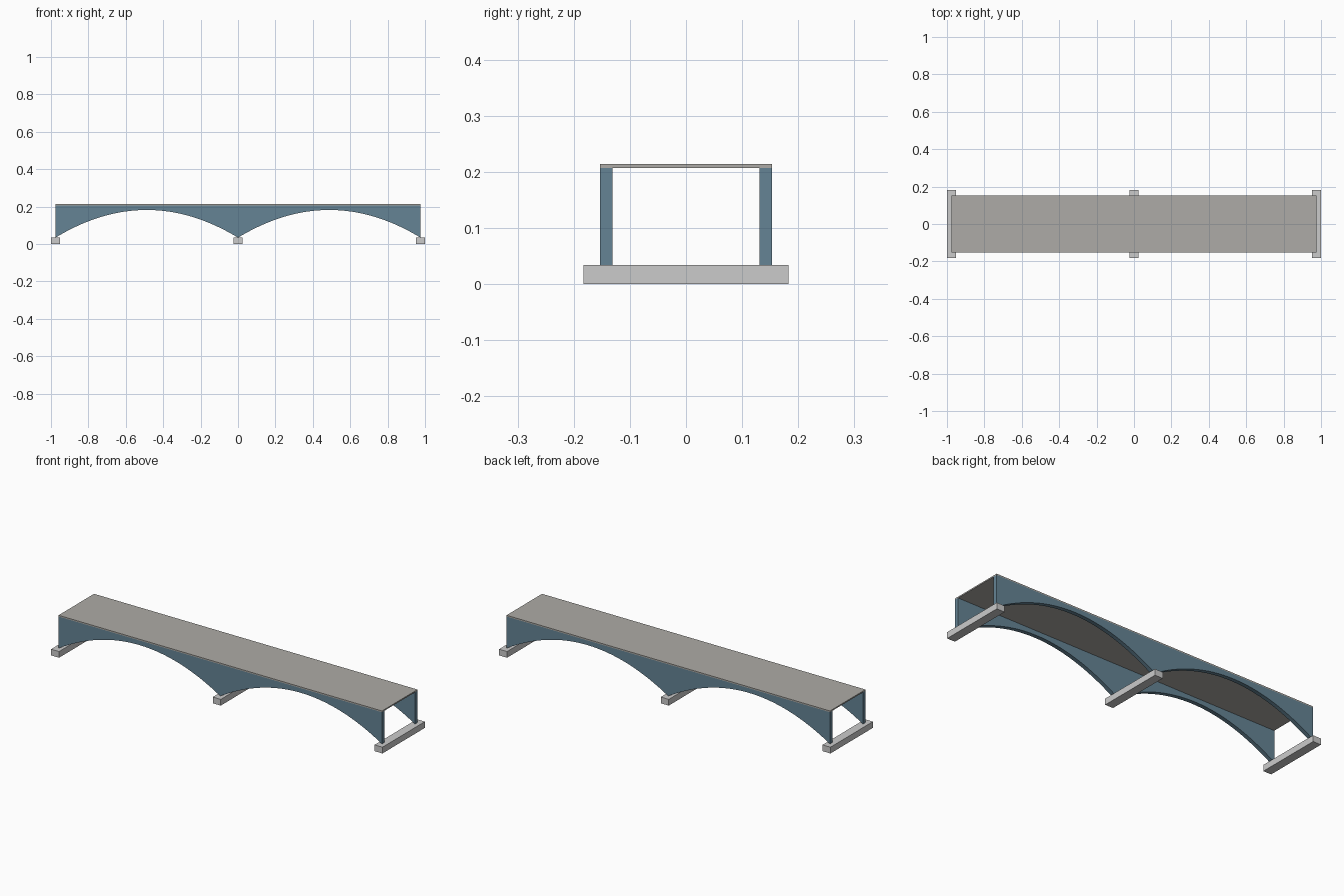
import bpy, bmesh

if "Cube" in bpy.data.objects:
    bpy.data.objects.remove(bpy.data.objects["Cube"])

HALF = 0.976          # half length of the deck
SPRING, CROWN = 0.034, 0.182
DECK_BOTTOM, DECK_TOP = 0.207, 0.214
HALF_WIDTH, WEB = 0.153, 0.022
SEGMENTS = 32         # per arch


def material(name, rgb):
    m = bpy.data.materials.new(name)
    m.diffuse_color = (*rgb, 1)
    m.use_nodes = True
    m.node_tree.nodes["Principled BSDF"].inputs["Base Color"].default_value = m.diffuse_color
    return m


def add_object(name, bm, mat=None):
    bmesh.ops.recalc_face_normals(bm, faces=bm.faces)
    mesh = bpy.data.meshes.new(name)
    bm.to_mesh(mesh)
    bm.free()
    if mat:
        mesh.materials.append(mat)
    obj = bpy.data.objects.new(name, mesh)
    bpy.context.collection.objects.link(obj)
    return obj


def box(name, x0, x1, y0, y1, z0, z1, mat=None):
    bm = bmesh.new()
    bmesh.ops.create_cube(bm, size=1)
    for v in bm.verts:
        v.co = (x1 if v.co.x > 0 else x0,
                y1 if v.co.y > 0 else y0,
                z1 if v.co.z > 0 else z0)
    return add_object(name, bm, mat)


def arch_z(x):
    t = (abs(x) - HALF / 2) / (HALF / 2)
    return CROWN - (CROWN - SPRING) * t * t


def girder(name, y0, y1, mat):
    # Strip between the straight top and twin arches, given thickness
    bm = bmesh.new()
    xs = [HALF * (i / SEGMENTS - 1) for i in range(2 * SEGMENTS + 1)]
    outline = [(x, arch_z(x)) for x in xs] + [(HALF, DECK_BOTTOM), (-HALF, DECK_BOTTOM)]
    face = bm.faces.new([bm.verts.new((x, y0, z)) for x, z in outline])
    side = bmesh.ops.extrude_face_region(bm, geom=[face], use_keep_orig=True)
    moved = [g for g in side["geom"] if isinstance(g, bmesh.types.BMVert)]
    bmesh.ops.translate(bm, verts=moved, vec=(0, y1 - y0, 0))
    return add_object(name, bm, mat)


steel = material("blue_steel", (0.13, 0.23, 0.30))
paving = material("deck_grey", (0.42, 0.41, 0.385))

# Deck slab
box("deck", -HALF, HALF, -HALF_WIDTH, HALF_WIDTH, DECK_BOTTOM, DECK_TOP, paving)

# Arched side girders
girder("front_girder", -HALF_WIDTH, -HALF_WIDTH + WEB, steel)
girder("back_girder", HALF_WIDTH - WEB, HALF_WIDTH, steel)

# Footings under the springings
for label, x in (("left", -HALF), ("middle", 0), ("right", HALF)):
    box(label + "_footing", x - 0.024, x + 0.024, -0.183, 0.183, 0, SPRING)
